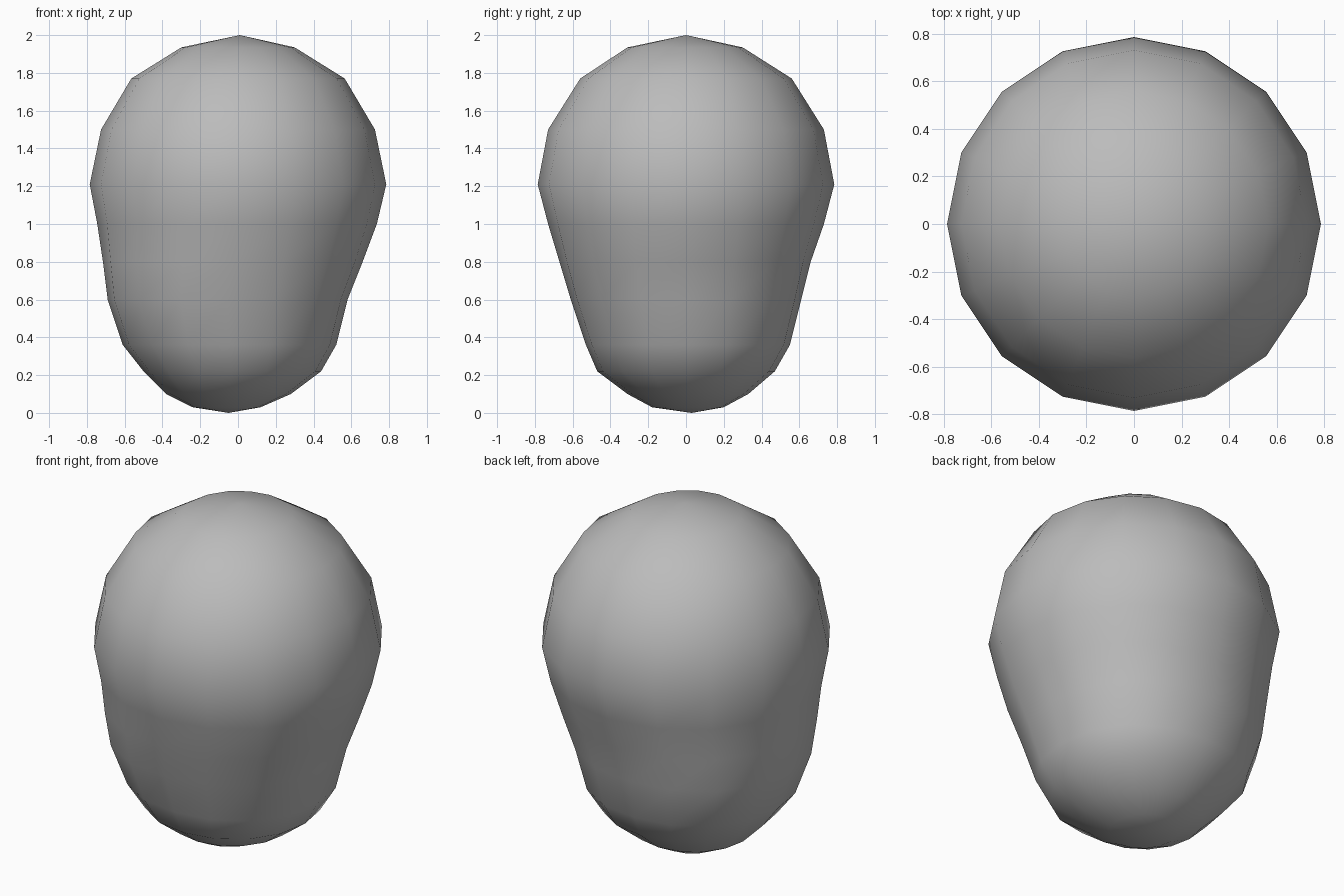
import bpy, bmesh, math

if "Cube" in bpy.data.objects:
    bpy.data.objects.remove(bpy.data.objects["Cube"])

SIDES = 16
# Cross-sections: height, x min, x max, y min, y max, squareness
RINGS = [
    (0.03, -0.24, 0.12, -0.18, 0.20, 2.0),
    (0.10, -0.38, 0.28, -0.31, 0.33, 2.0),
    (0.22, -0.50, 0.44, -0.47, 0.47, 2.1),
    (0.36, -0.61, 0.52, -0.53, 0.55, 2.2),
    (0.60, -0.69, 0.58, -0.61, 0.61, 2.25),
    (0.80, -0.715, 0.66, -0.67, 0.66, 2.2),
    (1.00, -0.745, 0.735, -0.73, 0.73, 2.05),
    (1.21, -0.785, 0.785, -0.785, 0.785, 2.0),
    (1.50, -0.725, 0.725, -0.73, 0.73, 2.0),
    (1.77, -0.565, 0.565, -0.56, 0.56, 2.0),
    (1.935, -0.30, 0.30, -0.31, 0.30, 2.0),
]


def ring_point(ring, i):
    z, x0, x1, y0, y1, n = ring
    a = 2 * math.pi * i / SIDES
    c, s = math.cos(a), math.sin(a)
    k = (abs(c) ** n + abs(s) ** n) ** (-1 / n)
    return ((x0 + x1) / 2 + (x1 - x0) / 2 * c * k,
            (y0 + y1) / 2 + (y1 - y0) / 2 * s * k, z)


# Rounded boulder: domed top tapering to a blunt, offset base
bm = bmesh.new()
loops = [[bm.verts.new(ring_point(r, i)) for i in range(SIDES)] for r in RINGS]
bottom = bm.verts.new((-0.05, 0.03, 0))
top = bm.verts.new((0.01, 0, 2))
for i in range(SIDES):
    j = (i + 1) % SIDES
    bm.faces.new((bottom, loops[0][j], loops[0][i]))
    bm.faces.new((top, loops[-1][i], loops[-1][j]))
    for lo, hi in zip(loops, loops[1:]):
        bm.faces.new((lo[i], lo[j], hi[j], hi[i]))
for f in bm.faces:
    f.smooth = True
mesh = bpy.data.meshes.new("boulder")
bm.to_mesh(mesh)
bm.free()

stone = bpy.data.materials.new("stone grey")
stone.diffuse_color = (0.5, 0.5, 0.5, 1)
stone.use_nodes = True
stone.node_tree.nodes["Principled BSDF"].inputs["Base Color"].default_value = stone.diffuse_color
mesh.materials.append(stone)
boulder = bpy.data.objects.new("boulder", mesh)
bpy.context.collection.objects.link(boulder)
